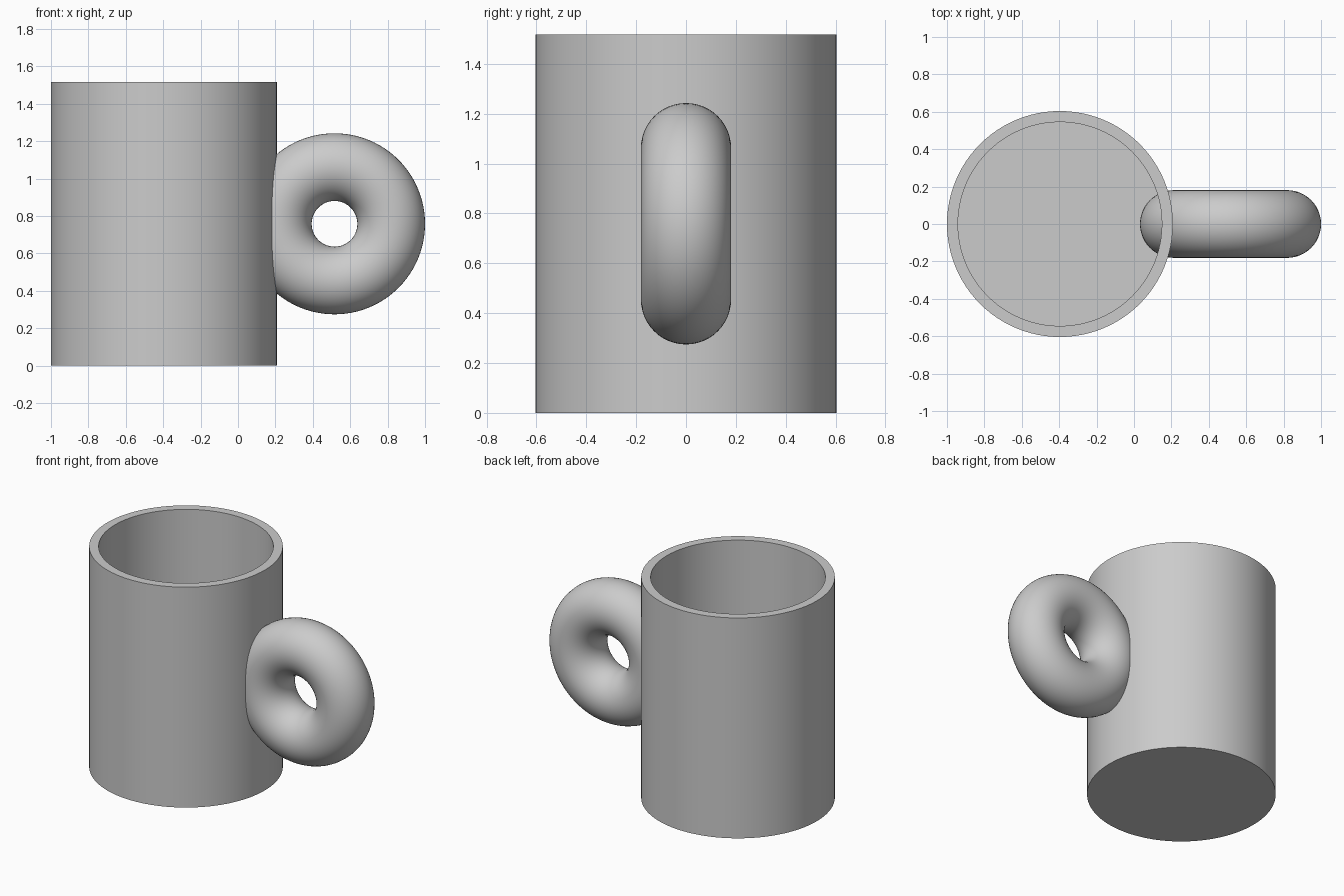
import bpy
import bmesh
from math import radians, pi, cos, sin

cube = bpy.data.objects.get("Cube")
if cube:
    bpy.data.objects.remove(cube, do_unlink=True)

HEIGHT = 1.517
OUTER, WALL = 0.604, 0.059
CUP_X = -0.396

# Plain grey used for the whole mug
grey = bpy.data.materials.new("plain grey")
grey.use_nodes = True
colour = (0.6, 0.6, 0.6, 1)
grey.diffuse_color = colour
grey.node_tree.nodes["Principled BSDF"].inputs["Base Color"].default_value = colour


def finish(obj, name):
    obj.name = name
    obj.data.name = name
    obj.data.materials.append(grey)
    bpy.ops.object.select_all(action="DESELECT")
    obj.select_set(True)
    bpy.context.view_layer.objects.active = obj
    bpy.ops.object.shade_smooth_by_angle(angle=radians(30))


def lathe(profile, segments):
    """Rings from (radius, height) pairs, closed by a cap at each end."""
    bm = bmesh.new()
    angles = [2 * pi * i / segments for i in range(segments)]
    rings = [[bm.verts.new((r * cos(a), r * sin(a), z)) for a in angles]
             for r, z in profile]
    for low, high in zip(rings, rings[1:]):
        for i in range(segments):
            j = (i + 1) % segments
            bm.faces.new((low[i], low[j], high[j], high[i]))
    bm.faces.new(rings[0][::-1])
    bm.faces.new(rings[-1])
    mesh = bpy.data.meshes.new("lathe")
    bm.to_mesh(mesh)
    bm.free()
    obj = bpy.data.objects.new("lathe", mesh)
    bpy.context.collection.objects.link(obj)
    return obj


# Cup: outer wall, flat rim, inner wall and floor
inner = OUTER - WALL
cup = lathe([(OUTER, 0), (OUTER, HEIGHT), (inner, HEIGHT), (inner, WALL)], 96)
cup.location.x = CUP_X
finish(cup, "cup")

# Handle: upright ring that runs through the cup wall
bpy.ops.mesh.primitive_torus_add(
    major_segments=96, minor_segments=48,
    major_radius=0.303, minor_radius=0.181,
    location=(0.516, 0, HEIGHT / 2), rotation=(pi / 2, 0, 0))
finish(bpy.context.object, "handle")
